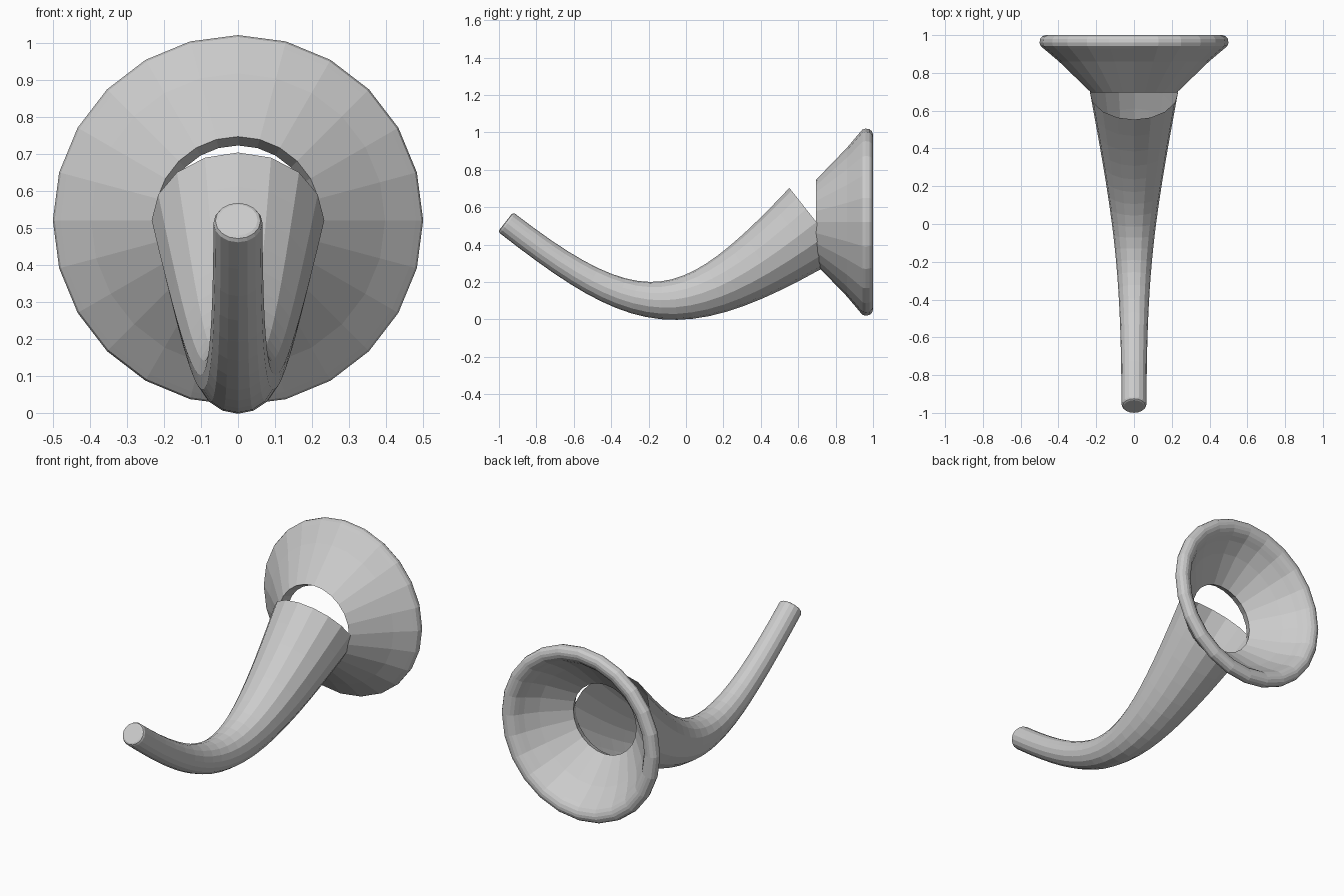
import bpy
import bmesh
import math
from mathutils import Vector

cube = bpy.data.objects.get("Cube")
if cube:
    bpy.data.objects.remove(cube, do_unlink=True)

grey = bpy.data.materials.new("plain_grey")
grey.use_nodes = True
colour = (0.6, 0.6, 0.6, 1)
grey.diffuse_color = colour
grey.node_tree.nodes["Principled BSDF"].inputs["Base Color"].default_value = colour


def loft(rings, closed=False):
    """Bridge equal rings of points; cap the first ring, or join last to first."""
    bm = bmesh.new()
    loops = [[bm.verts.new(p) for p in ring] for ring in rings]
    pairs = list(zip(loops, loops[1:]))
    if closed:
        pairs.append((loops[-1], loops[0]))
    else:
        bm.faces.new(loops[0])
    for a, b in pairs:
        for i in range(len(a)):
            j = (i + 1) % len(a)
            bm.faces.new((a[i], a[j], b[j], b[i]))
    bmesh.ops.recalc_face_normals(bm, faces=bm.faces)
    return bm


def finish(bm, name):
    mesh = bpy.data.meshes.new(name)
    bm.to_mesh(mesh)
    bm.free()
    mesh.materials.append(grey)
    obj = bpy.data.objects.new(name, mesh)
    bpy.context.collection.objects.link(obj)


def ring(centre, up, radius, sides):
    side = Vector((1, 0, 0))
    return [centre + radius * (math.sin(a) * side + math.cos(a) * up)
            for a in (2 * math.pi * i / sides for i in range(sides))]


# Curved pipe: a widening round section swept along a sagging arc,
# closed with a rounded edge at the thin end and open at the wide end
p = [Vector(c) for c in ((0, -0.965, 0.521), (0, -0.25, -0.037),
                         (0, -0.01, -0.037), (0, 0.697, 0.52))]
steps = 20
stations = [(0, 0.013), (0.0013, 0.005), (0.005, 0)]
stations += [(k / steps, 0) for k in range(1, steps + 1)]
pipe_rings = []
for t, trim in stations:
    s = 1 - t
    centre = s**3 * p[0] + 3 * s * s * t * p[1] + 3 * s * t * t * p[2] + t**3 * p[3]
    tangent = (s * s * (p[1] - p[0]) + 2 * s * t * (p[2] - p[1])
               + t * t * (p[3] - p[2])).normalized()
    up = Vector((0, -tangent.z, tangent.y))
    radius = 0.066 + 0.009 * t + 0.09 * t * t + 0.068 * t**3 - trim
    pipe_rings.append(ring(centre, up, radius, 16))
pipe = loft(pipe_rings)

# Trim the lower lip of the pipe inside the thick bell wall
bmesh.ops.bisect_plane(pipe, geom=pipe.verts[:] + pipe.edges[:] + pipe.faces[:],
                       plane_co=(0, 0.755, 0), plane_no=(0, 1, 0), clear_outer=True)
finish(pipe, "pipe")

# Flared bell: outer wall, thick rolled rim, inner wall, sloping neck lip,
# as (y, radius)
profile = [(0.695, 0.226), (0.86, 0.397), (0.93, 0.48), (0.943, 0.495),
           (0.96, 0.5), (0.98, 0.497), (0.993, 0.487), (1.0, 0.47),
           (1.0, 0.455), (0.994, 0.437), (0.982, 0.42), (0.962, 0.405),
           (0.935, 0.388), (0.87, 0.335), (0.745, 0.202)]
bell_rings = [ring(Vector((0, y, 0.52)), Vector((0, 0, 1)), r, 24)
              for y, r in profile]
finish(loft(bell_rings, closed=True), "bell")
